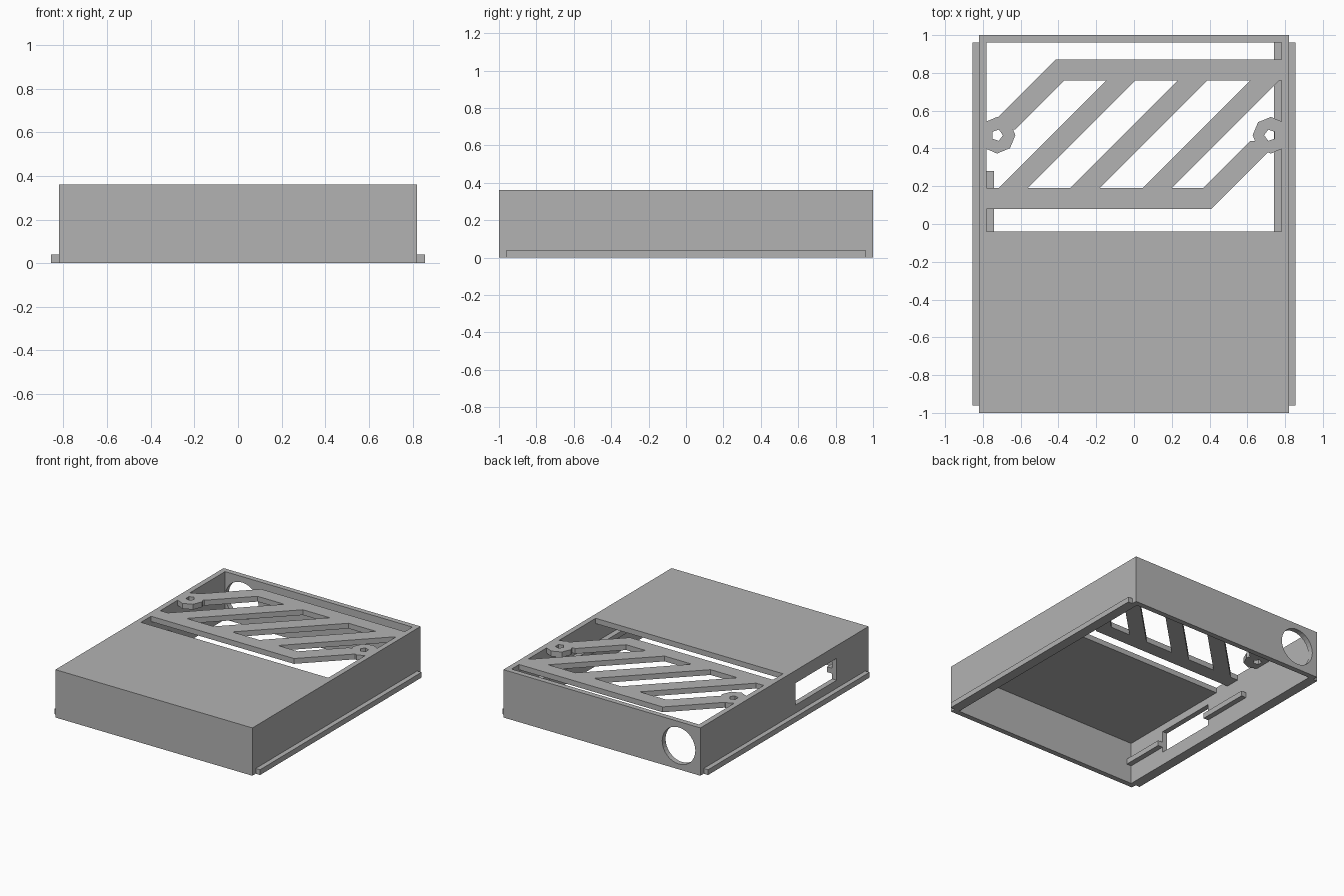
import bpy, bmesh
from math import cos, sin, pi

cube = bpy.data.objects.get("Cube")
if cube:
    bpy.data.objects.remove(cube, do_unlink=True)

grey = bpy.data.materials.new("plain_grey")
grey.use_nodes = True
grey.diffuse_color = (0.45, 0.45, 0.45, 1)
grey.node_tree.nodes["Principled BSDF"].inputs["Base Color"].default_value = grey.diffuse_color

W, L, H, T = 0.82, 1.0, 0.36, 0.04   # half width, half length, height, wall


def add_prism(bm, outline, z0, z1):
    """Extrude an xy outline from z0 to z1."""
    face = bm.faces.new([bm.verts.new((x, y, z0)) for x, y in outline])
    top = bmesh.ops.extrude_face_region(bm, geom=[face])["geom"]
    verts = [v for v in top if isinstance(v, bmesh.types.BMVert)]
    bmesh.ops.translate(bm, verts=verts, vec=(0, 0, z1 - z0))


def rect(x0, x1, y0, y1):
    return [(x0, y0), (x1, y0), (x1, y1), (x0, y1)]


def ring(x, y, r, n, turn=0):
    return [(x + r * cos(turn + 2 * pi * i / n), y + r * sin(turn + 2 * pi * i / n))
            for i in range(n)]


def build(name, prisms):
    """Make an object from (outline, z0, z1) prisms."""
    bm = bmesh.new()
    for p in prisms:
        add_prism(bm, *p)
    bmesh.ops.recalc_face_normals(bm, faces=bm.faces)
    mesh = bpy.data.meshes.new(name)
    bm.to_mesh(mesh)
    bm.free()
    mesh.materials.append(grey)
    obj = bpy.data.objects.new(name, mesh)
    bpy.context.collection.objects.link(obj)
    return obj


def cut(obj, cutter):
    """Subtract the cutter from the object, then discard it."""
    mod = obj.modifiers.new("cut", "BOOLEAN")
    mod.operation, mod.solver, mod.use_self = "DIFFERENCE", "EXACT", True
    mod.object = cutter
    cutter.hide_render = True
    bpy.context.view_layer.objects.active = obj
    bpy.ops.object.modifier_apply(modifier=mod.name)
    bpy.data.objects.remove(cutter, do_unlink=True)


# Shell: open bottom, rear top opening, side slot and round rear port
IW, IL = W - T, L - T
SLOT = (-0.62, -0.13)
shell = build("shell", [(rect(-W, W, -L, L), 0, H)])
cut(shell, build("cavity_cutter", [(rect(-IW, IW, -IL, IL), -0.1, H - T)]))
cut(shell, build("opening_cutter", [(rect(-IW, IW, -0.04, IL), 0.2, H + 0.1)]))
cut(shell, build("slot_cutter", [(rect(-W - 0.1, -IW + 0.1, *SLOT), 0.10, 0.265)]))
port = build("port_cutter", [(ring(0, 0, 0.138, 32), -0.1, 0.1)])
port.rotation_euler.x = pi / 2
port.location = (-0.64, 0.98, 0.178)
cut(shell, port)

# Outer rails along the bottom of both sides
for side, name in ((1, "left_rail"), (-1, "right_rail")):
    xs = sorted((side * W, side * (W + 0.036)))
    build(name, [(rect(*xs, -0.96, 0.96), 0, T)])

# Inner ledges, the right one broken by the slot
Z0, Z1 = 0.14, 0.18
build("left_ledge", [(rect(IW - T, IW, -IL, IL), Z0, Z1)])
build("right_ledge", [(rect(-IW, -IW + T, -IL, SLOT[0]), Z0, Z1),
                      (rect(-IW, -IW + T, SLOT[1], 0.28), Z0, Z1)])


# Grille: two cross bars, slanted slats and two screw bosses
def slat(c, y0, y1, width=0.155):
    return [(y0 + c, y0), (y0 + c + width, y0), (y1 + c + width, y1), (y1 + c, y1)]


BY0, BY1, TY0, TY1 = 0.08, 0.19, 0.76, 0.87
outlines = [
    [(-IW, BY0), (0.41, BY0), (0.41 + BY1 - BY0, BY1), (-IW, BY1)],
    [(-0.415 - TY1 + TY0, TY0), (IW, TY0), (IW, TY1), (-0.415, TY1)],
    slat(-1.285, 0.50, 0.80), slat(0.175, 0.12, 0.44),
]
outlines += [slat(c, 0.15, 0.80) for c in (-0.907, -0.527, -0.145)]


def boss(side):
    """Octagon trimmed flat where it meets the wall."""
    pts = ring(side * 0.725, 0.47, 0.097, 8)
    return [(max(-IW - 0.01, min(IW + 0.01, x)), y) for x, y in pts]


outlines += [boss(-1), boss(1)]
grille = build("grille", [(o, H - T, H) for o in outlines])
cut(grille, build("screw_hole_cutter", [
    (ring(-0.725, 0.47, 0.031, 5), 0.2, 0.5),
    (ring(0.72, 0.47, 0.031, 5, pi), 0.2, 0.5)]))
